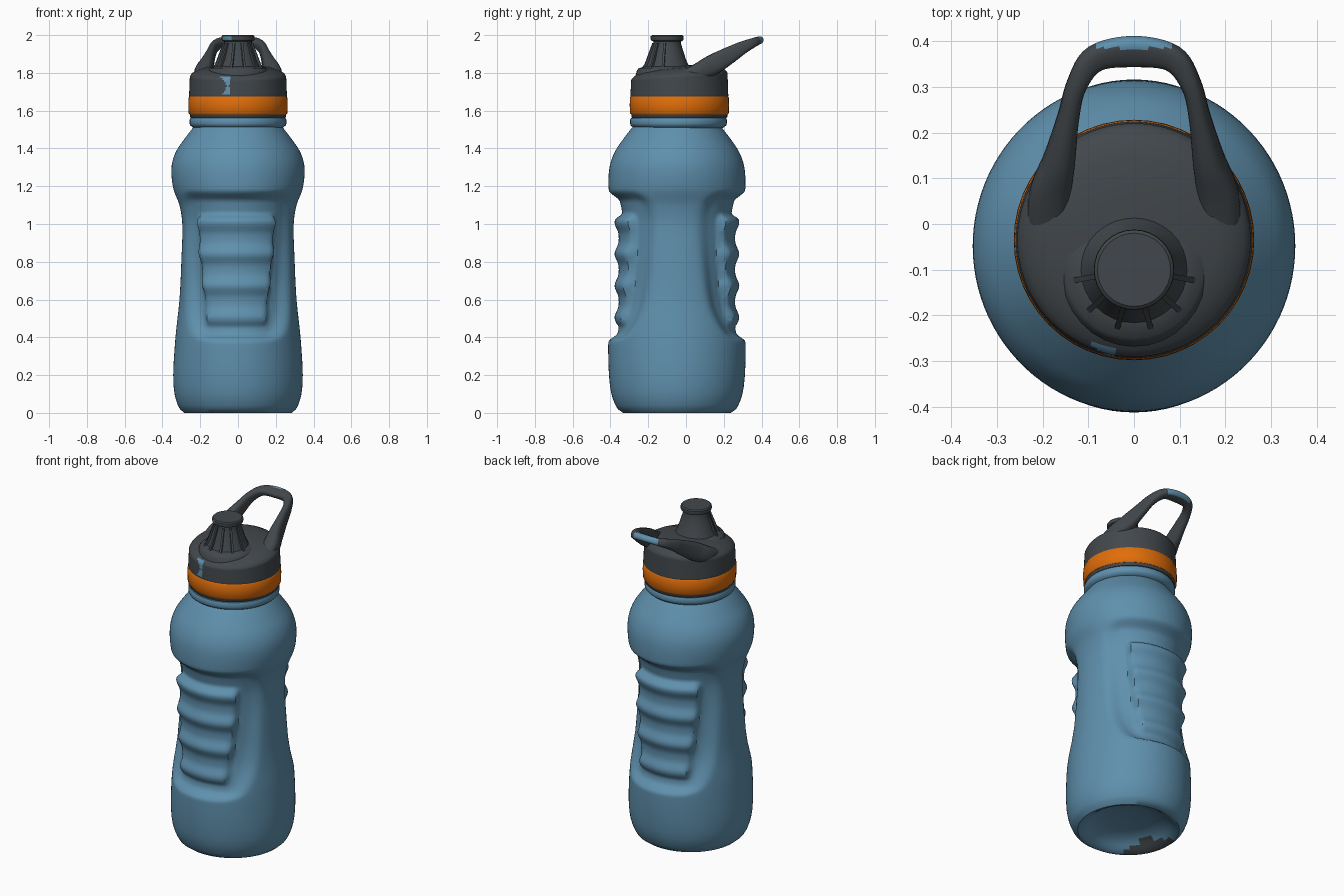
import bpy, bmesh
from math import sin, cos, pi, radians, degrees, atan2, copysign
from mathutils import Vector

if "Cube" in bpy.data.objects:
    bpy.data.objects.remove(bpy.data.objects["Cube"])


def material(name, rgb):
    m = bpy.data.materials.new(name)
    m.use_nodes = True
    m.diffuse_color = (*rgb, 1)
    bsdf = m.node_tree.nodes["Principled BSDF"]
    bsdf.inputs["Base Color"].default_value = (*rgb, 1)
    bsdf.inputs["Roughness"].default_value = 0.6
    return m


BLUE = material("steel blue", (0.115, 0.28, 0.42))
GREY = material("charcoal grey", (0.055, 0.064, 0.072))
ORANGE = material("orange", (0.75, 0.155, 0.003))


def smooth(a, b, x):
    t = min(1, max(0, (x - a) / (b - a)))
    return t * t * (3 - 2 * t)


def curve_at(pts, t):
    """Smooth value at t through (t, value) pairs."""
    if t <= pts[0][0]:
        return pts[0][1]
    if t >= pts[-1][0]:
        return pts[-1][1]
    n = len(pts)
    i = max(k for k in range(n - 1) if pts[k][0] <= t)

    def slope(k):
        a, b = pts[max(k - 1, 0)], pts[min(k + 1, n - 1)]
        return (b[1] - a[1]) * (1 / (b[0] - a[0]))
    (t0, v0), (t1, v1) = pts[i], pts[i + 1]
    h, s = t1 - t0, (t - t0) / (t1 - t0)
    return (v0 * (2*s**3 - 3*s**2 + 1) + v1 * (3*s**2 - 2*s**3)
            + slope(i) * (h * (s**3 - 2*s**2 + s)) + slope(i + 1) * (h * (s**3 - s**2)))


def finish(name, bm, mats, rule=None, angle=40):
    bmesh.ops.recalc_face_normals(bm, faces=bm.faces)
    if rule:
        for f in bm.faces:
            f.material_index = int(rule(f.calc_center_median()))
    me = bpy.data.meshes.new(name)
    bm.to_mesh(me)
    bm.free()
    for m in mats:
        me.materials.append(m)
    ob = bpy.data.objects.new(name, me)
    bpy.context.collection.objects.link(ob)
    bpy.ops.object.select_all(action='DESELECT')
    ob.select_set(True)
    bpy.context.view_layer.objects.active = ob
    bpy.ops.object.shade_smooth_by_angle(angle=radians(angle))
    return ob


def skin(bm, rings):
    for a, b in zip(rings, rings[1:]):
        for i in range(len(a)):
            j = (i + 1) % len(a)
            bm.faces.new((a[i], a[j], b[j], b[i]))
    bm.faces.new(rings[0])
    bm.faces.new(rings[-1])


def lathe(name, profile, cy, mats, segs=48, shape=None, rule=None, angle=40):
    """Turn (radius, height) pairs about a vertical axis at y = cy."""
    bm = bmesh.new()
    rings = []
    for r, z in profile:
        ring = []
        for i in range(segs):
            a = 2 * pi * i / segs
            rr, zz = shape(r, z, a) if shape else (r, z)
            ring.append(bm.verts.new((rr * sin(a), cy - rr * cos(a), zz)))
        rings.append(ring)
    skin(bm, rings)
    return finish(name, bm, mats, rule, angle)


# Bottle body: waisted profile with a scooped, ribbed grip on front and back
BODY_Y = -0.048
SIDE = [(0, .295), (.04, .318), (.1, .336), (.2, .343), (.4, .331), (.6, .31), (.8, .3),
        (1, .295), (1.1, .31), (1.19, .343), (1.3, .352), (1.38, .33), (1.45, .284), (1.51, .238)]
FRONT = [(0, .3), (.04, .325), (.1, .347), (.2, .36), (.4, .362), (.6, .335), (.8, .32),
         (1, .325), (1.1, .35), (1.19, .362), (1.3, .357), (1.38, .33), (1.45, .284), (1.51, .238)]
SCOOP = [(.38, .325), (.45, .308), (.6, .282), (.8, .278), (1, .282), (1.08, .293), (1.15, .31)]
WIDTH = [(.36, 26), (.42, 43), (.5, 53), (.6, 59), (.8, 64), (1, 67), (1.1, 65), (1.18, 54)]


def grip(r, z, a):
    if r < .29:
        return r, z
    k = cos(a) ** 2
    r = curve_at(SIDE, z) * (1 - k) + curve_at(FRONT, z) * k
    u = abs(degrees(atan2(sin(a), abs(cos(a)))))
    w = curve_at(WIDTH, z)
    scoop = (1 - smooth(w - 14, w + 4, u)) * smooth(.375, .42, z) * (1 - smooth(1.12, 1.18, z))
    r += (min(r, curve_at(SCOOP, z)) - r) * scoop
    # raised pad with four finger ribs
    half = .152 + .036 * smooth(.45, 1.03, z)
    pad = 1 - smooth(half - .012, half + .012, abs(r * sin(a) + .008))
    pad *= smooth(.445, .475, z) * (1 - smooth(1.025, 1.06, z))
    rib = (.5 + .5 * cos(2 * pi * (z - .505) / .168)) ** 1.6
    return r + pad * max(0, .308 + .022 * rib - r), z


rows = [.02, .04, .07, .1, .14, .2, .27, .34]
rows += [.36 + .0125 * i for i in range(68)]
rows += [1.21 + .02 * i for i in range(15)] + [1.51]
body_profile = [(.02, .075), (.12, .07), (.2, .055), (.23, .03), (.25, .015), (.268, .004), (.285, 0)]
body_profile += [(.3, z) for z in rows]
body_profile += [(.22, 1.53)]


def base_patch(c):
    turn = degrees(atan2(c.y - BODY_Y, c.x)) % 360
    radius = Vector((c.x, c.y - BODY_Y)).length
    inner = .26 - .05 * sin(pi * min(1, max(0, (turn - 166) / 72)))
    return c.z < .05 and inner < radius < .284 and 166 < turn < 238


lathe("bottle_body", body_profile, BODY_Y, [BLUE, GREY], 96, grip, base_patch, 50)

# Neck and collar rings
CAP_Y = -0.035
lathe("neck_ring", [(.2, 1.5), (.238, 1.51), (.253, 1.522), (.256, 1.532), (.256, 1.552),
                    (.252, 1.56), (.2, 1.565)], -0.04, [BLUE])
lathe("lower_collar", [(.2, 1.558), (.25, 1.562), (.254, 1.567), (.256, 1.6), (.2, 1.6)], CAP_Y, [GREY])
lathe("orange_band", [(.2, 1.58), (.256, 1.58), (.262, 1.588), (.263, 1.63), (.262, 1.668),
                      (.257, 1.677), (.2, 1.677)], CAP_Y, [ORANGE])


# Cap with a top that rises toward the back, and a worn streak on the front
def tilt(r, z, a):
    return r, z - .08 * r * cos(a) * smooth(1.7, 1.8, z)


def streak(c):
    bend = ((c.z - 1.73) / .055) ** 2
    return c.y < -.2 and 1.685 < c.z < 1.785 and -.062 - .04 * bend < c.x < -.046 + .008 * bend


cap_profile = [(.2, 1.67), (.257, 1.67)] + [(.259 - .004 * i / 16, 1.68 + .00625 * i) for i in range(17)]
cap_profile += [(.25, 1.79), (.24, 1.8), (.215, 1.814), (.18, 1.825), (.1, 1.834), (.02, 1.838)]
lathe("cap", cap_profile, CAP_Y, [GREY, BLUE], 192, tilt, streak)

# Drinking spout, with a worn spot on its lip
SPOUT_Y = -0.1
lathe("spout", [(.168, 1.785), (.16, 1.812), (.15, 1.825), (.116, 1.834), (.1, 1.87), (.086, 1.915),
                (.073, 1.955), (.073, 1.966), (.085, 1.972), (.088, 1.98), (.087, 1.994),
                (.08, 2.0), (.01, 2.0)], SPOUT_Y, [GREY, BLUE], 32,
      rule=lambda c: c.y < SPOUT_Y - .02 and -.08 < c.x < -.03 and 1.975 < c.z < 1.995)

# Fins fanning around the front of the spout
bm = bmesh.new()
for deg in (-80, -48, -16, 16, 48, 80):
    a = radians(deg)
    out, across = Vector((sin(a), -cos(a), 0)), Vector((cos(a), sin(a), 0))
    rings = []
    for side in (-.006, .006):
        rings.append([bm.verts.new(Vector((0, SPOUT_Y, z)) + out * r + across * side)
                      for r, z in ((.05, 1.82), (.145, 1.815), (.122, 1.848), (.08, 1.958), (.05, 1.958))])
    skin(bm, rings)
finish("spout_fins", bm, [GREY], angle=30)

# Carry loop: one arm is described, then mirrored across to the other side
arm = [((.19, -.04, 1.765), .045, .03), ((.184, .06, 1.803), .046, .046), ((.163, .14, 1.842), .035, .054),
       ((.144, .23, 1.893), .024, .045), ((.125, .305, 1.936), .022, .033),
       ((.084, .362, 1.962), .029, .024), ((0, .377, 1.967), .035, .021)]
loop = arm + [((-p[0], p[1], p[2]), a, b) for p, a, b in reversed(arm[:-1])]
tracks = [[(i, Vector(p)) for i, (p, _, _) in enumerate(loop)],
          [(i, a) for i, (_, a, _) in enumerate(loop)],
          [(i, b) for i, (_, _, b) in enumerate(loop)]]


def rounded(v):
    return copysign(abs(v) ** .75, v)


bm = bmesh.new()
rings = []
steps = 72
up = Vector((0, -.42, .9)).normalized()
for s in range(steps + 1):
    t = s * (len(loop) - 1) / steps
    p, wide, thick = (curve_at(track, t) for track in tracks)
    ahead = curve_at(tracks[0], t + .05) - curve_at(tracks[0], t - .05)
    across = ahead.cross(up).normalized()
    rings.append([bm.verts.new(p + across * wide * rounded(cos(k * pi / 10))
                               + up * thick * rounded(sin(k * pi / 10))) for k in range(20)])
skin(bm, rings)
finish("carry_loop", bm, [GREY, BLUE], lambda c: c.y > .384 and abs(c.x) < .075 and c.z > 1.952)
